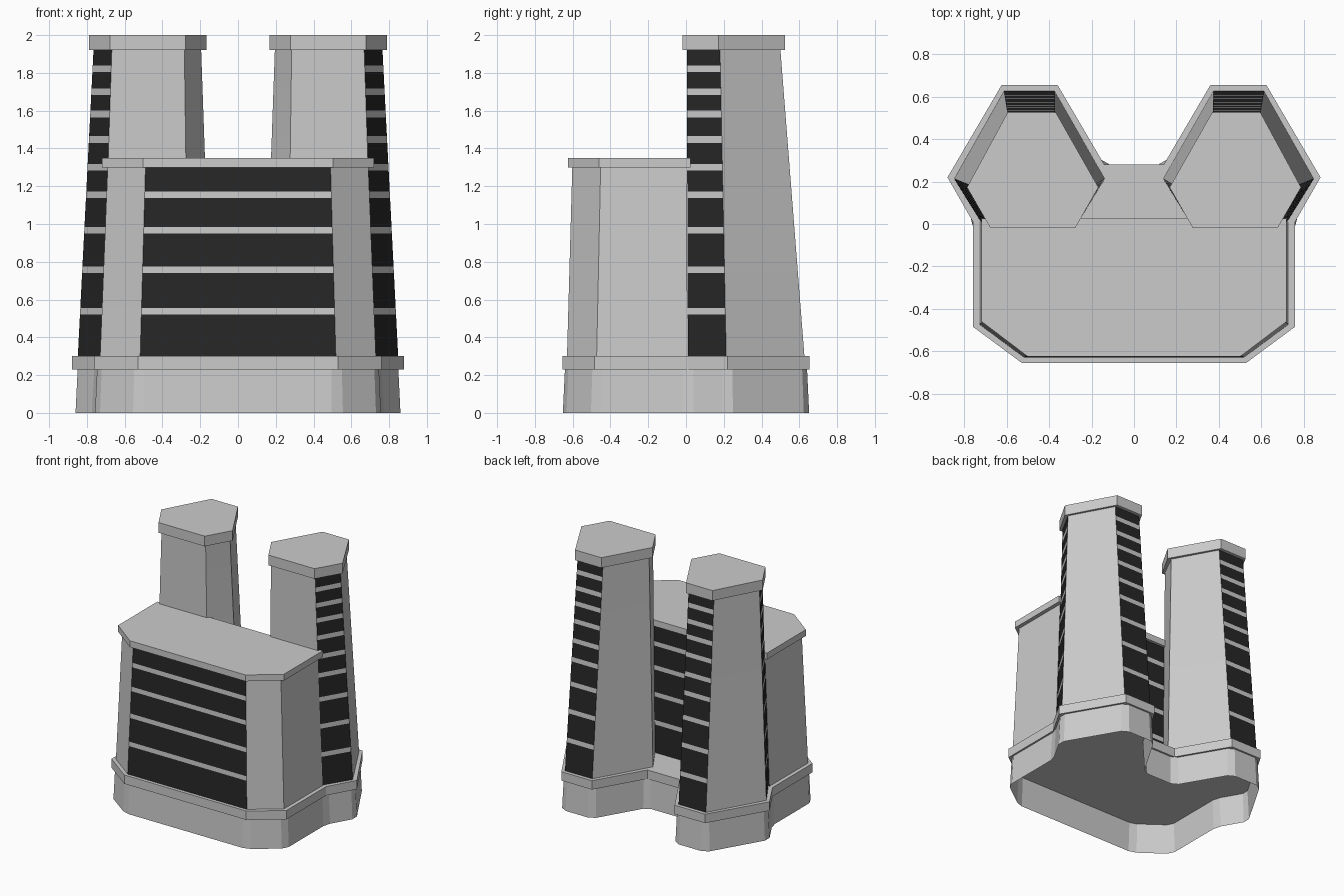
import bpy, bmesh
from mathutils import Vector

if "Cube" in bpy.data.objects:
    bpy.data.objects.remove(bpy.data.objects["Cube"])

glass = bpy.data.materials.new("dark_glass")
glass.diffuse_color = (0.02, 0.02, 0.02, 1)
glass.use_nodes = True
glass.node_tree.nodes["Principled BSDF"].inputs["Base Color"].default_value = glass.diffuse_color
stone = bpy.data.materials.new("stone")
stone.diffuse_color = (0.56, 0.56, 0.56, 1)
stone.use_nodes = True
stone.node_tree.nodes["Principled BSDF"].inputs["Base Color"].default_value = stone.diffuse_color


def loft(name, rings, dark=None, capped=True):
    """Solid or open skin through (z, outline) rings; dark(level, side) marks glass."""
    bm = bmesh.new()
    loops = [[bm.verts.new((p[0], p[1], z)) for p in pts] for z, pts in rings]
    n = len(loops[0])
    for k in range(len(loops) - 1):
        a, b = loops[k], loops[k + 1]
        for i in range(n):
            j = (i + 1) % n
            f = bm.faces.new((a[i], a[j], b[j], b[i]))
            f.material_index = int(bool(dark and dark(k, i)))
    if capped:
        bm.faces.new(loops[0][::-1])
        bm.faces.new(loops[-1])
    me = bpy.data.meshes.new(name)
    bm.to_mesh(me)
    bm.free()
    if dark:
        me.materials.append(stone)
        me.materials.append(glass)
    ob = bpy.data.objects.new(name, me)
    bpy.context.collection.objects.link(ob)
    return ob


def inset(pts, d):
    """Mitred inward offset of a counter-clockwise outline."""
    out = []
    for i, p in enumerate(pts):
        p = Vector(p)
        e0 = (p - Vector(pts[i - 1])).normalized()
        e1 = (Vector(pts[(i + 1) % len(pts)]) - p).normalized()
        n0, n1 = Vector((-e0.y, e0.x)), Vector((-e1.y, e1.x))
        out.append(p + (n0 + n1) * d / (1 + n0.dot(n1)))
    return out


def bevel(pts, w):
    """Cut every outline corner with a flat, w along each side."""
    out = []
    for i, p in enumerate(pts):
        for q in (pts[i - 1], pts[(i + 1) % len(pts)]):
            out.append(p + (q - p).normalized() * w)
    return out


def mirrored(half):
    return half + [(-x, y) for x, y in reversed(half)]


def flip(pts):
    return [(-p[0], p[1]) for p in reversed(pts)]


def banded(name, low, high, z0, z1, bands, sides):
    """Tapered block with glass sides cut by light floor bands."""
    zs = [z0]
    for b in bands:
        zs += [b, b + 0.035]
    zs.append(z1)
    rings = []
    for z in zs:
        t = (z - z0) / (z1 - z0)
        rings.append((z, [Vector(a).lerp(Vector(b), t) for a, b in zip(low, high)]))
    return loft(name, rings, lambda k, i: k % 2 == 0 and i in sides)


# Plinth: hollow flared skirt with bevelled corners under a coping slab
base = mirrored([(.53, -.655), (.76, -.485), (.76, .01), (.88, .22),
                 (.625, .655), (.36, .655), (.14, .28)])
loft("plinth_skirt", [(0, bevel(inset(base, .003), .033)),
                      (.23, bevel(inset(base, .014), .03))], capped=False)
loft("plinth_coping", [(.23, base), (.30, base)])

# Main block with glass on front and back
floors = [.52, .74, .95, 1.137, 1.282, 1.43, 1.565, 1.683, 1.805]
low = mirrored([(.518, -.63), (.73, -.473), (.73, .008)])
high = mirrored([(.49, -.602), (.69, -.452), (.69, .004)])
banded("main_block", low, high, .30, 1.30, floors[:4], (2, 5))
# Front and rear faces are sides 2 (rear) and 5 (front)
roof = mirrored([(.502, -.625), (.72, -.46), (.72, .025)])
loft("main_roof", [(1.30, roof), (1.35, roof)])

# Twin towers: glass on the outer and rear narrow sides
t_low = [(.262, .01), (.722, .01), (.848, .213), (.613, .627), (.375, .627), (.138, .213)]
t_high = [(.284, .004), (.668, .004), (.765, .18), (.593, .5), (.372, .5), (.195, .18)]
t_cap = [(.277, -.018), (.678, -.018), (.788, .173), (.597, .525), (.368, .525), (.168, .173)]
for side, fn in (("right", list), ("left", flip)):
    # sides 1 and 3 are the outer and rear faces in either winding
    banded(side + "_tower", fn(t_low), fn(t_high), .30, 1.92, floors, (1, 3))
    loft(side + "_tower_cap", [(1.92, fn(t_cap)), (2.0, fn(t_cap))])
